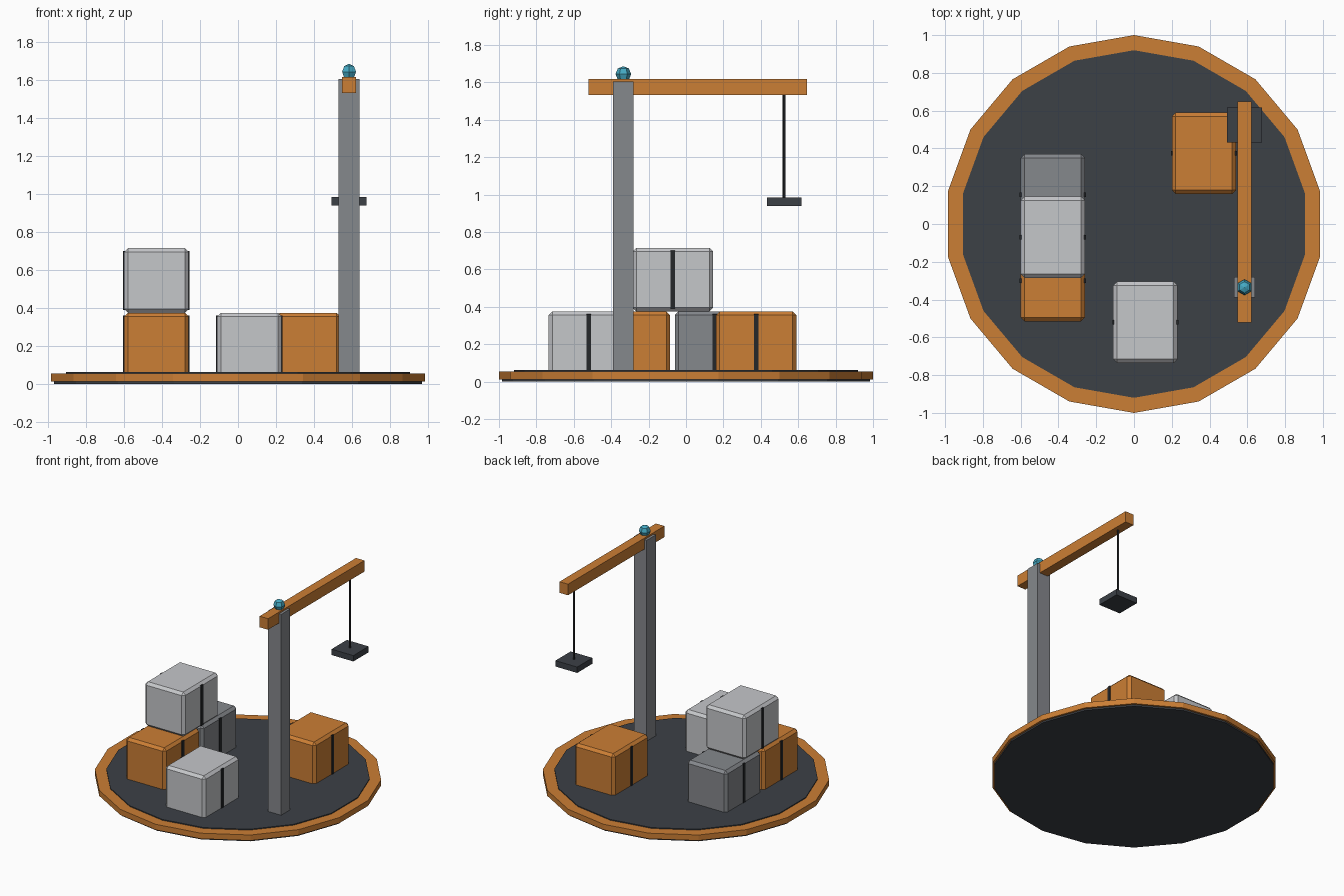
import bpy, bmesh
from math import radians
from mathutils import Matrix

if "Cube" in bpy.data.objects:
    bpy.data.objects.remove(bpy.data.objects["Cube"], do_unlink=True)


def material(name, rgb):
    m = bpy.data.materials.new(name)
    m.use_nodes = True
    m.diffuse_color = (*rgb, 1)
    m.node_tree.nodes["Principled BSDF"].inputs["Base Color"].default_value = (*rgb, 1)
    return m


orange = material("orange", (0.60, 0.21, 0.035))
white = material("pale grey", (0.56, 0.57, 0.59))
grey = material("mid grey", (0.235, 0.246, 0.265))
dark = material("charcoal", (0.045, 0.052, 0.062))
black = material("strap black", (0.018, 0.020, 0.023))
blue = material("lamp blue", (0.06, 0.40, 0.55))


def finish(name, bm, mat):
    bmesh.ops.recalc_face_normals(bm, faces=bm.faces)
    mesh = bpy.data.meshes.new(name)
    bm.to_mesh(mesh)
    bm.free()
    mesh.materials.append(mat)
    ob = bpy.data.objects.new(name, mesh)
    bpy.context.collection.objects.link(ob)
    return ob


def box(name, centre, size, mat, bevel=0):
    bm = bmesh.new()
    bmesh.ops.create_cube(bm, size=1, matrix=Matrix.Translation(centre) @ Matrix.Diagonal((*size, 1)))
    if bevel:
        bmesh.ops.bevel(bm, geom=bm.edges[:], offset=bevel, segments=1, affect='EDGES')
    return finish(name, bm, mat)


def lathe(name, profile, sides, mat, location=(0, 0, 0), closed=False):
    """Spin an (r, z) profile around z, with a corner on +y."""
    bm = bmesh.new()
    verts = [bm.verts.new((0, r, z)) for r, z in profile]
    pairs = list(zip(verts, verts[1:]))
    if closed:
        pairs.append((verts[-1], verts[0]))
    edges = [bm.edges.new(p) for p in pairs]
    bmesh.ops.spin(bm, geom=verts + edges, cent=(0, 0, 0), axis=(0, 0, 1),
                   angle=radians(360), steps=sides, use_merge=True)
    bmesh.ops.remove_doubles(bm, verts=bm.verts[:], dist=1e-5)
    bmesh.ops.translate(bm, verts=bm.verts[:], vec=location)
    return finish(name, bm, mat)


# Round platform
SIDES = 18
lathe("platform_underside", [(0, 0), (0.985, 0), (0.985, 0.03), (0, 0.03)], SIDES, dark)
lathe("platform_rim", [(0.90, 0.012), (1, 0.012), (1, 0.055), (0.90, 0.055)], SIDES, orange, closed=True)
lathe("platform_deck", [(0.92, 0.03), (0.92, 0.062), (0, 0.062)], SIDES, dark)

# Crates, each with a strap on both sides
LOW, HIGH = 0.205, 0.545
crates = [
    ("front_crate", 0.06, -0.52, LOW, white),
    ("right_crate", -0.43, -0.30, LOW, orange),
    ("back_right_crate", -0.43, 0.155, LOW, grey),
    ("stacked_crate", -0.43, -0.07, HIGH, white),
    ("back_left_crate", 0.37, 0.375, LOW, orange),
]
for name, x, y, z, mat in crates:
    box(name, (x, y, z), (0.34, 0.43, 0.34), mat, bevel=0.02)
    box(name + "_strap", (x, y, z), (0.35, 0.025, 0.31), black)

# Crane
PX, PY = 0.585, -0.335
box("crane_post", (PX, PY, 0.82), (0.11, 0.11, 1.57), grey)
box("crane_beam", (PX, 0.063, 1.575), (0.072, 1.17, 0.085), orange)
lathe("crane_cable", [(0, 0.97), (0.008, 0.97), (0.008, 1.55), (0, 1.55)], 6, black, (PX, 0.525, 0))
box("crane_load_plate", (PX, 0.525, 0.962), (0.185, 0.185, 0.045), dark)

# Lamp on top of the post
R = 0.042
lathe("crane_lamp", [(0, -R), (R * 0.71, -R * 0.71), (R, 0), (R * 0.71, R * 0.71), (0, R)],
      6, blue, (PX, PY, 1.644))
